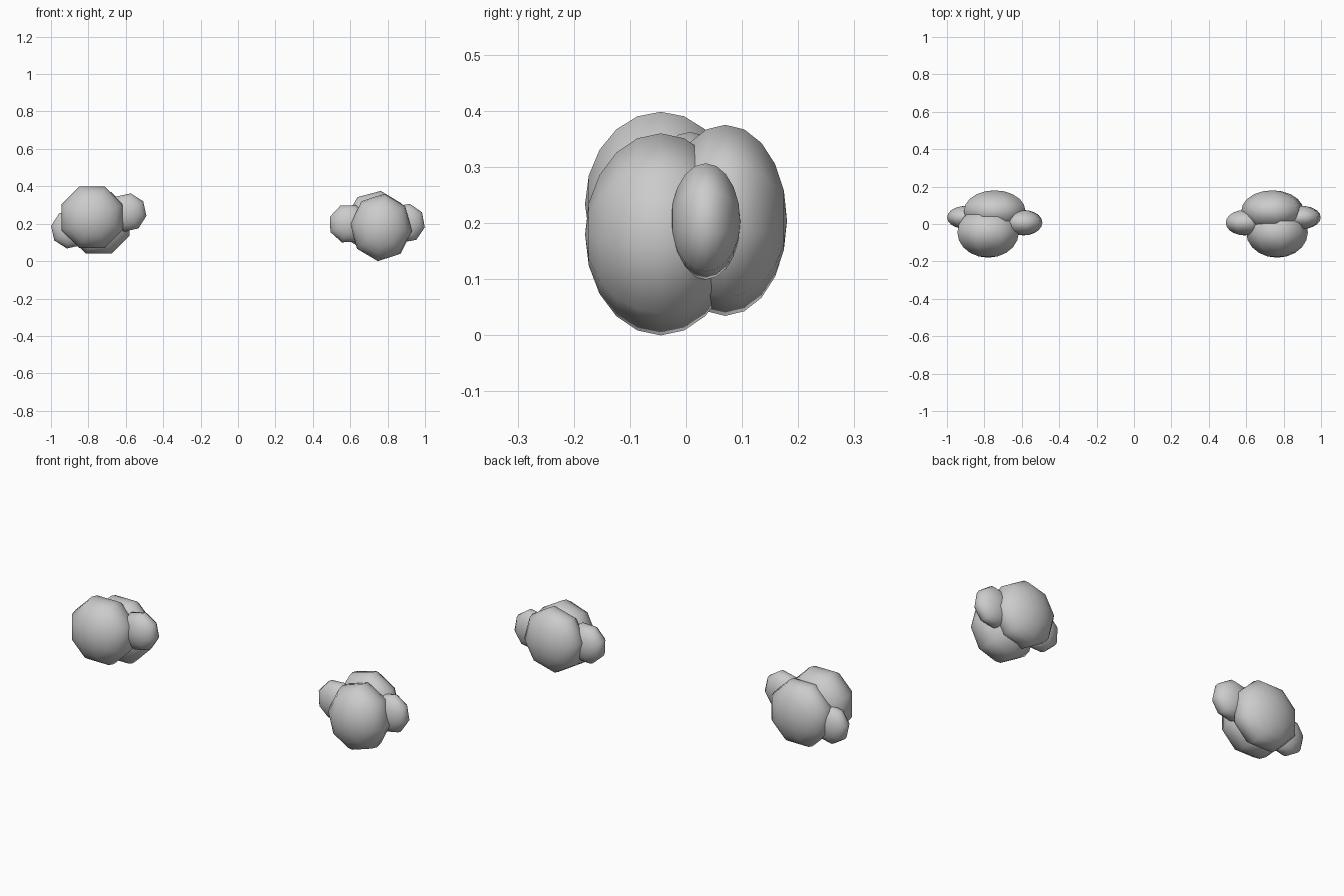
import bpy, bmesh
from math import radians
from mathutils import Matrix

if "Cube" in bpy.data.objects:
    bpy.data.objects.remove(bpy.data.objects["Cube"])


def puff(name, centre, size, spin):
    """Low-poly flattened ball: eight sides around the y axis, ten rings along it."""
    bm = bmesh.new()
    bmesh.ops.create_uvsphere(bm, u_segments=8, v_segments=10, radius=1)
    shape = (Matrix.Translation(centre)
             @ Matrix.Diagonal((*size, 1))
             @ Matrix.Rotation(radians(spin), 4, 'Y')
             @ Matrix.Rotation(radians(90), 4, 'X'))
    bm.transform(shape)
    for f in bm.faces:
        f.smooth = True
    mesh = bpy.data.meshes.new(name)
    bm.to_mesh(mesh)
    bm.free()
    obj = bpy.data.objects.new(name, mesh)
    bpy.context.collection.objects.link(obj)
    return obj


# each cloud: part, centre, half sizes, spin about y
clouds = {
    "left_cloud": [
        ("front_puff", (-0.78, -0.045, 0.234), (0.178, 0.135, 0.178), 22.5),
        ("back_puff", (-0.745, 0.07, 0.204), (0.178, 0.11, 0.178), 22.5),
        ("outer_puff", (-0.897, 0.035, 0.17), (0.104, 0.062, 0.104), 10),
        ("inner_puff", (-0.592, 0.007, 0.26), (0.104, 0.068, 0.104), 10),
    ],
    "right_cloud": [
        ("front_puff", (0.765, -0.045, 0.18), (0.166, 0.135, 0.181), 6),
        ("back_puff", (0.74, 0.07, 0.205), (0.168, 0.11, 0.172), 8),
        ("outer_puff", (0.897, 0.035, 0.203), (0.104, 0.062, 0.106), 12),
        ("inner_puff", (0.592, 0.007, 0.2), (0.108, 0.068, 0.106), 20),
    ],
}

for cloud, parts in clouds.items():
    for part, centre, size, spin in parts:
        puff(f"{cloud}_{part}", centre, size, spin)
